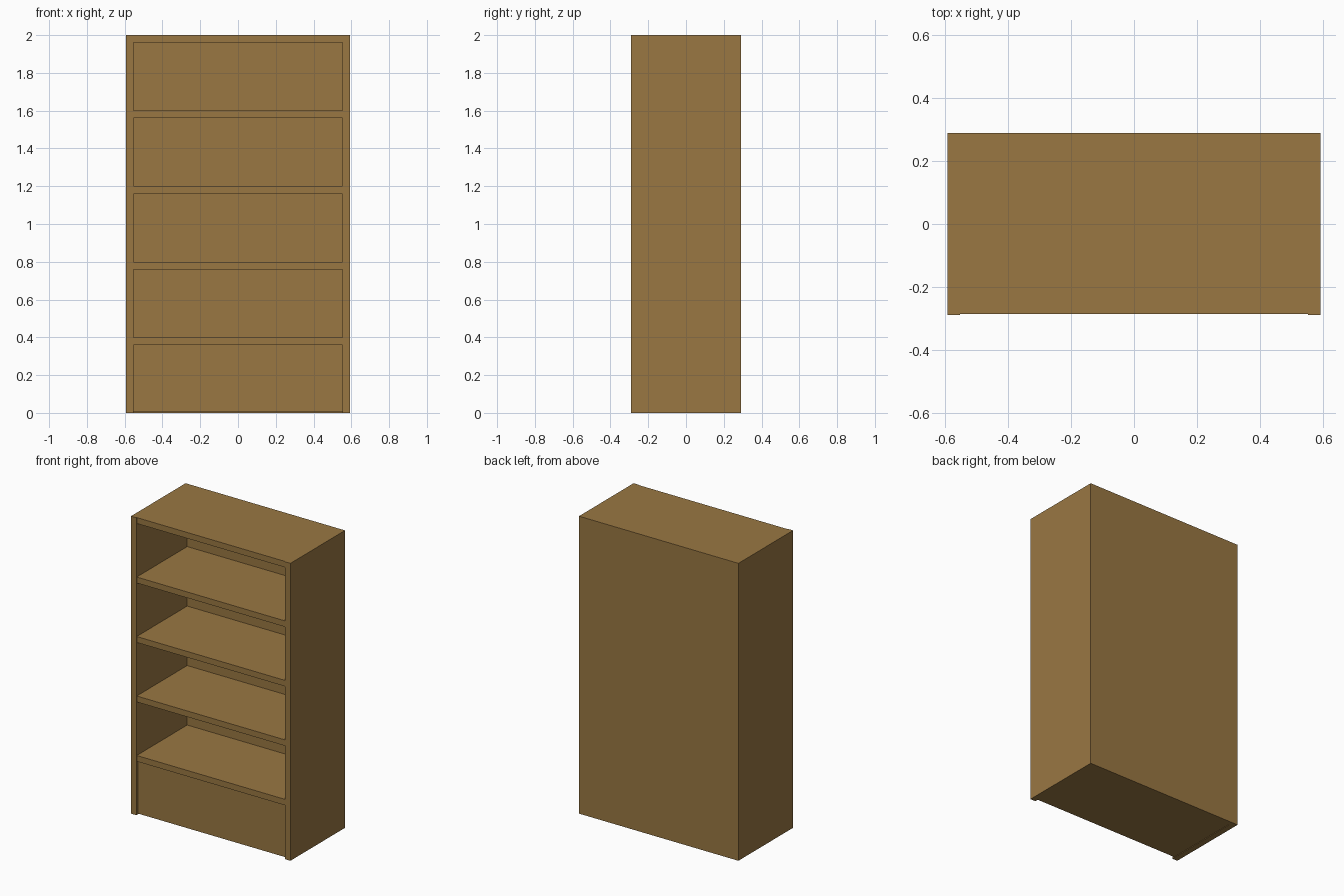
import bpy

if "Cube" in bpy.data.objects:
    bpy.data.objects.remove(bpy.data.objects["Cube"])

wood = bpy.data.materials.new("brown_wood")
wood.diffuse_color = (0.32, 0.185, 0.055, 1)
wood.use_nodes = True
wood.node_tree.nodes["Principled BSDF"].inputs["Base Color"].default_value = wood.diffuse_color

HW, HD, T = 0.593, 0.29, 0.04   # half width, half depth, board thickness
IN = HW - T                     # inner half width
FRONT = -HD + 0.004             # boards sit just behind the side panels


def board(name, x0, x1, y0, y1, z0, z1):
    bpy.ops.mesh.primitive_cube_add(size=1, location=((x0 + x1) / 2, (y0 + y1) / 2, (z0 + z1) / 2))
    ob = bpy.context.object
    ob.name = name
    ob.scale = (x1 - x0, y1 - y0, z1 - z0)
    bpy.ops.object.transform_apply(location=False, rotation=False, scale=True)
    ob.data.materials.append(wood)
    return ob


# Side panels
board("left_side", -HW, -IN, -HD, HD, 0, 2)
board("right_side", IN, HW, -HD, HD, 0, 2)

# Back panel
board("back_panel", -IN, IN, HD - T, HD, 0, 2)

# Four shelves and the top board
for i in range(1, 6):
    z = 0.4 * i
    board("top_board" if i == 5 else f"shelf_{i}", -IN, IN, FRONT, HD - T, z - T, z)

# Closed base: floor board and recessed front panel
board("base_floor", -IN, IN, -0.27, HD - T, 0.004, 0.04)
board("base_front", -IN, IN, -0.272, -0.24, 0.004, 0.36)
